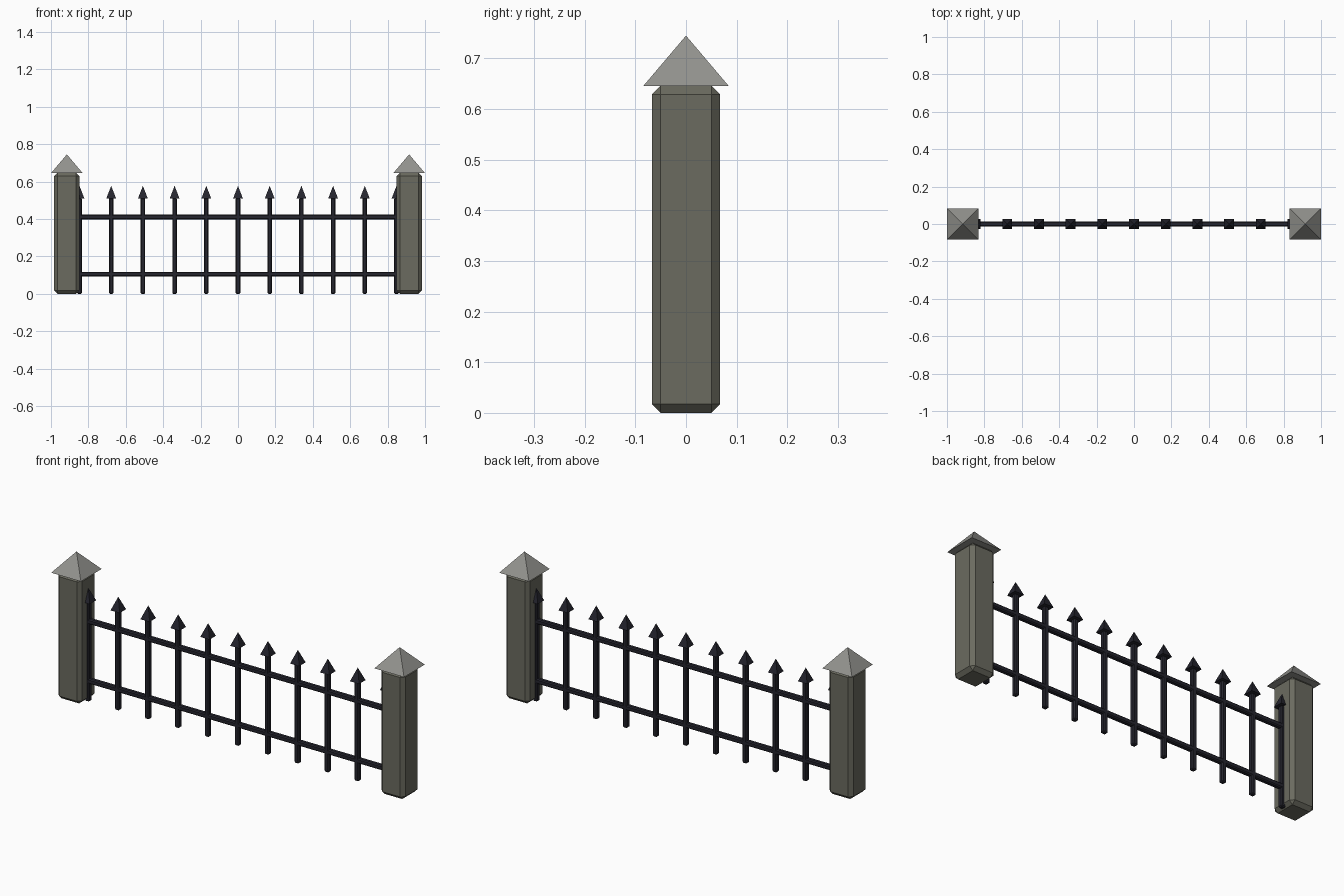
import bpy
from math import pi

cube = bpy.data.objects.get("Cube")
if cube:
    bpy.data.objects.remove(cube, do_unlink=True)


def material(name, colour):
    m = bpy.data.materials.new(name)
    m.use_nodes = True
    m.diffuse_color = (*colour, 1)
    m.node_tree.nodes["Principled BSDF"].inputs["Base Color"].default_value = (*colour, 1)
    return m


STONE = material("olive stone", (0.145, 0.145, 0.115))
CAP = material("pale grey stone", (0.29, 0.29, 0.27))
IRON = material("dark iron", (0.018, 0.018, 0.027))


def finish(name, mat):
    ob = bpy.context.object
    ob.name = name
    ob.data.materials.append(mat)
    return ob


def box(name, mat, centre, size, bevel):
    bpy.ops.mesh.primitive_cube_add(size=1, location=centre)
    ob = finish(name, mat)
    ob.scale = size
    bpy.ops.object.transform_apply(location=False, rotation=False, scale=True)
    mod = ob.modifiers.new("chamfer", "BEVEL")
    mod.width = bevel
    mod.segments = 1


def pyramid(name, mat, x, half, base, top):
    bpy.ops.mesh.primitive_cone_add(vertices=4, radius1=half * 2 ** 0.5, radius2=0,
                                    depth=top - base, location=(x, 0, (base + top) / 2),
                                    rotation=(0, 0, pi / 4))
    finish(name, mat)


# Stone posts with pyramid caps
for side, x in (("left", 0.915), ("right", -0.915)):
    box(side + "_post", STONE, (x, 0, 0.323), (0.135, 0.135, 0.646), 0.0175)
    pyramid(side + "_post_cap", CAP, x, 0.084, 0.646, 0.745)

# Horizontal rails
for name, z in (("lower_rail", 0.105), ("upper_rail", 0.41)):
    box(name, IRON, (0, 0, z), (1.72, 0.025, 0.025), 0.005)

# Pickets with spear tips
for i in range(11):
    x = (i - 5) * 0.1695
    box(f"picket_{i + 1}", IRON, (x, 0, 0.256), (0.025, 0.025, 0.512), 0.005)
    pyramid(f"picket_tip_{i + 1}", IRON, x, 0.026, 0.51, 0.577)
